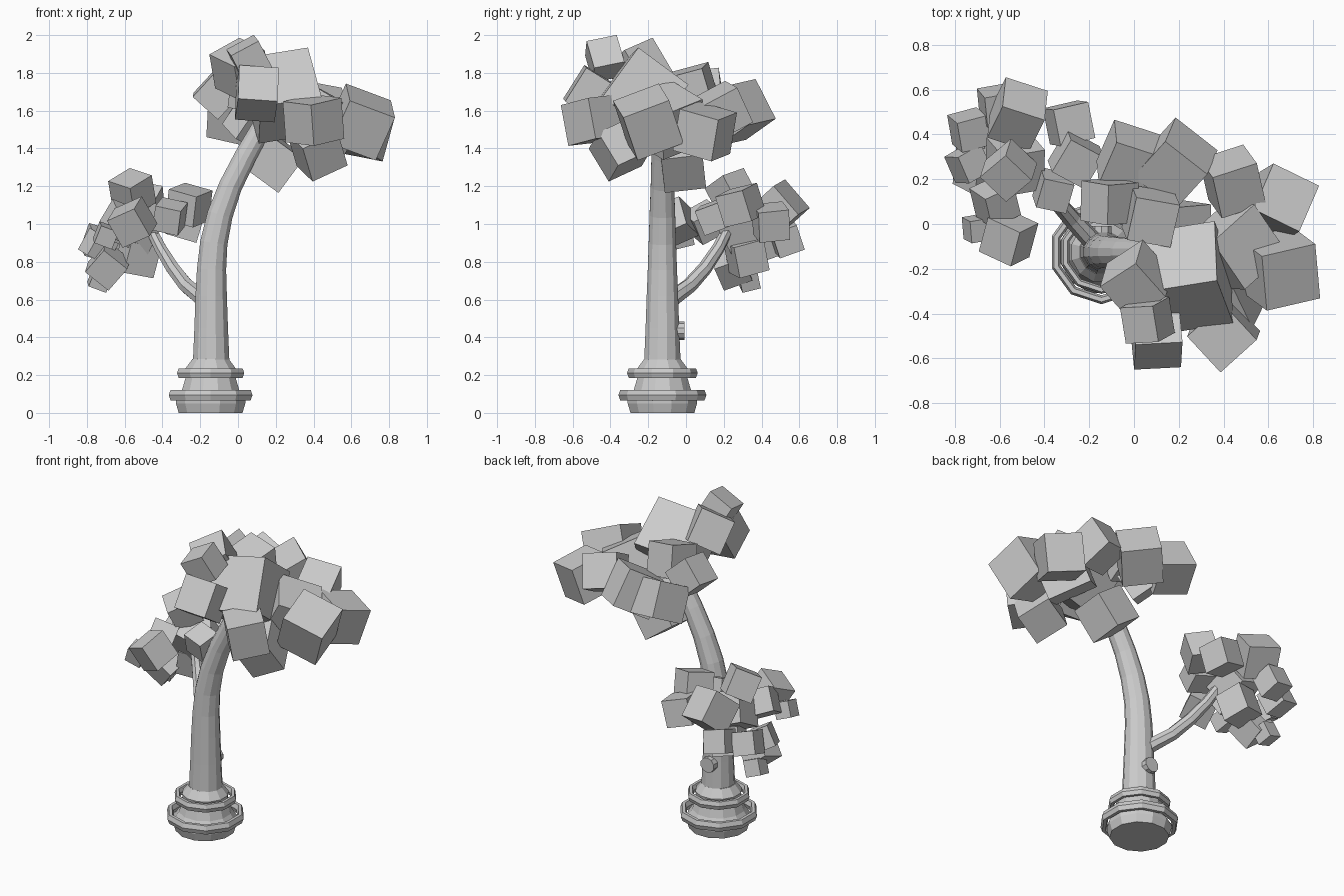
import bpy
import bmesh
from math import cos, sin, pi, radians
from mathutils import Vector, Euler

default_cube = bpy.data.objects.get("Cube")
if default_cube:
    bpy.data.objects.remove(default_cube, do_unlink=True)

TRUNK_X, TRUNK_Y = -0.145, -0.125

# One plain grey covers the whole tree
grey = bpy.data.materials.new("plain_grey")
grey.use_nodes = True
grey_value = (0.6, 0.6, 0.6, 1)
grey.diffuse_color = grey_value
grey.node_tree.nodes["Principled BSDF"].inputs["Base Color"].default_value = grey_value


def add_object(name, bm):
    """Turn a bmesh into a named object with the grey material."""
    bmesh.ops.recalc_face_normals(bm, faces=bm.faces)
    mesh = bpy.data.meshes.new(name)
    bm.to_mesh(mesh)
    bm.free()
    mesh.materials.append(grey)
    obj = bpy.data.objects.new(name, mesh)
    bpy.context.collection.objects.link(obj)
    return obj


def add_tube(name, centres, radii, sides):
    """Sweep a polygon along a path, with a radius for every point."""
    bm = bmesh.new()
    points = [Vector(c) for c in centres]
    loops = []
    for i, point in enumerate(points):
        before, after = points[max(i - 1, 0)], points[min(i + 1, len(points) - 1)]
        direction = (after - before).normalized()
        side = Vector((0, 1, 0)).cross(direction).normalized()
        other = direction.cross(side)
        loops.append([
            bm.verts.new(point + radii[i] * (side * cos(a) + other * sin(a)))
            for a in (2 * pi * (k + 0.5) / sides for k in range(sides))
        ])
    for lower, upper in zip(loops, loops[1:]):
        for k in range(sides):
            n = (k + 1) % sides
            bm.faces.new((lower[k], lower[n], upper[n], upper[k]))
    bm.faces.new(loops[0])
    bm.faces.new(loops[-1])
    return add_object(name, bm)


def add_ring(name, height, major, thickness, tallness, sides=10, section=6):
    """Low-poly hoop that stands just clear of the trunk base."""
    bm = bmesh.new()
    grid = []
    for i in range(sides):
        a = 2 * pi * i / sides + pi / 2
        row = []
        for j in range(section):
            b = 2 * pi * j / section
            r = major + thickness * cos(b)
            row.append(bm.verts.new((TRUNK_X + r * cos(a), TRUNK_Y + r * sin(a),
                                     height + tallness * sin(b))))
        grid.append(row)
    for i in range(sides):
        here, there = grid[i], grid[(i + 1) % sides]
        for j in range(section):
            n = (j + 1) % section
            bm.faces.new((here[j], there[j], there[n], here[n]))
    return add_object(name, bm)


def add_blocks(name, blocks):
    """Tilted foliage cubes, given as x, y, z, size and three angles."""
    for number, (x, y, z, size, *angles) in enumerate(blocks, 1):
        bm = bmesh.new()
        bmesh.ops.create_cube(bm, size=size)
        obj = add_object(f"{name}_{number}", bm)
        obj.location = (x, y, z)
        obj.rotation_euler = Euler([radians(a) for a in angles])


# Flared base
base_profile = [(0, .175), (.05, .19), (.07, .19), (.12, .157),
                (.2, .133), (.235, .138), (.285, .1)]
add_tube("trunk_base", [(TRUNK_X, TRUNK_Y, z) for z, r in base_profile],
         [r for z, r in base_profile], 12)

# Trunk leaning towards the large crown
trunk_path = [(-.142, .27, .1), (-.142, .45, .092), (-.142, .62, .086),
              (-.14, .76, .08), (-.128, .9, .075), (-.095, 1.05, .07),
              (-.04, 1.2, .064), (.04, 1.36, .06), (.13, 1.52, .055)]
add_tube("trunk", [(x, TRUNK_Y, z) for x, z, r in trunk_path],
         [r for x, z, r in trunk_path], 12)

# Hoops around the base
add_ring("lower_hoop", .094, .213, .02, .032)
add_ring("upper_hoop", .211, .169, .018, .029)

# Side branch and the sawn-off stub below it
add_tube("side_branch",
         [(-.15, -.11, .57), (-.2, -.06, .615), (-.275, .02, .675),
          (-.345, .1, .765), (-.41, .17, .87), (-.475, .235, 1)],
         [.046, .044, .041, .038, .034, .03], 8)
stub = bmesh.new()
bmesh.ops.create_cone(stub, cap_ends=True, segments=10, radius1=.048,
                      radius2=.048, depth=.08)
stub_obj = add_object("branch_stub", stub)
stub_obj.location = (TRUNK_X, -.048, .435)
stub_obj.rotation_euler = (pi / 2, 0, 0)

# Large crown on top of the trunk
add_blocks("crown_block", [
    (.24, -.24, 1.68, .33, -37, -9, 9),
    (.65, -.2, 1.54, .26, 22, 20, 13),
    (.65, .1, 1.49, .23, -15, 10, -26),
    (.42, -.35, 1.395, .21, 25, -24, 15),
    (.4, -.49, 1.55, .22, 5, -10, 42),
    (.1, -.5, 1.69, .21, -32, 4, 3),
    (.06, -.43, 1.875, .165, 13, -28, 3),
    (.01, -.25, 1.82, .21, 20, -25, 33),
    (-.11, .1, 1.69, .18, 10, 42, 5),
    (.075, .035, 1.72, .2, 15, 10, -10),
    (-.02, .29, 1.58, .22, 25, 12, -18),
    (.185, .27, 1.59, .24, 28, 8, -38),
    (.44, .19, 1.6, .21, 28, 10, 18),
    (.45, -.1, 1.55, .27, 20, 22, 42),
    (.19, -.02, 1.33, .22, 8, 36, 5),
    (.06, .12, 1.53, .17, 30, 20, 40),
])

# Small crown at the end of the branch
add_blocks("branch_block", [
    (-.735, .42, .9, .14, 20, 15, 15),
    (-.52, .49, 1.08, .2, 40, 10, -18),
    (-.29, .45, 1.01, .165, 6, 16, 13),
    (-.26, .29, 1.1, .17, 12, 14, -28),
    (-.36, .15, 1.04, .14, 20, 12, -12),
    (-.56, .24, 1.17, .165, 15, -25, 40),
    (-.62, .1, 1.01, .15, 30, 20, 25),
    (-.56, -.06, 1.01, .17, 25, -22, -25),
    (-.74, .27, .88, .13, 15, 25, 30),
    (-.69, .24, .78, .16, 25, 38, 10),
    (-.73, .33, .71, .1, 15, 20, 10),
    (-.53, .32, .83, .17, 15, 10, 20),
    (-.61, .53, .92, .14, 20, 12, 10),
    (-.7, -.02, .94, .1, 15, 20, 10),
    (-.53, .27, 1, .2, 30, 20, 10),
])
